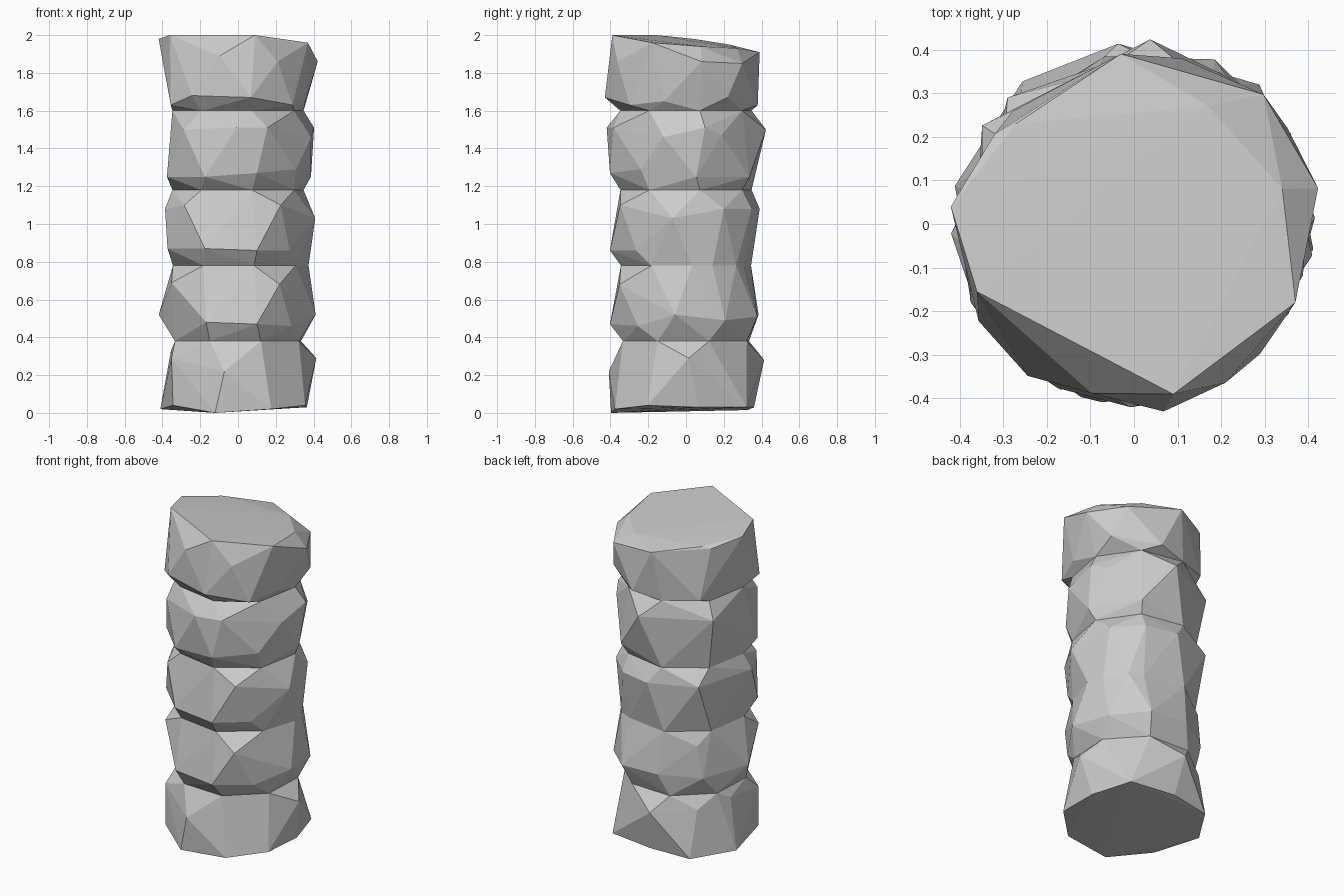
import bpy, bmesh
from math import sin, cos, radians

if "Cube" in bpy.data.objects:
    bpy.data.objects.remove(bpy.data.objects["Cube"])

BULGE = 0.415     # outer radius of the stones
WAIST = 0.355     # radius of the grooves between them


def polar(deg, z, r=BULGE):
    return (r * cos(radians(deg)), r * sin(radians(deg)), z)


def waist(z, turn, extra=()):
    # octagonal groove; extra = angles where the groove is filled out
    return [polar(turn + 45 * i, z, WAIST) for i in range(8)] + [polar(a, z, 0.375) for a in extra]


def ring(corners):
    return [polar(*c) for c in corners]


def stone(name, points, open_bottom=True, open_top=True):
    # faceted convex stone, left open where it meets its neighbours
    bm = bmesh.new()
    for p in points:
        bm.verts.new(p)
    res = bmesh.ops.convex_hull(bm, input=bm.verts[:])
    loose = list({g for g in res["geom_interior"] + res["geom_unused"]
                  if isinstance(g, bmesh.types.BMVert)})
    bmesh.ops.delete(bm, geom=loose, context="VERTS")
    bmesh.ops.recalc_face_normals(bm, faces=bm.faces[:])
    hidden = [f for f in bm.faces if (open_bottom and f.normal.z < -0.99)
              or (open_top and f.normal.z > 0.99)]
    bmesh.ops.delete(bm, geom=hidden, context="FACES")
    mesh = bpy.data.meshes.new(name)
    bm.to_mesh(mesh)
    bm.free()
    bpy.context.collection.objects.link(bpy.data.objects.new(name, mesh))


# grooves from bottom to top
grooves = [waist(0.38, 20), waist(0.78, 14, (5, 22, 45)), waist(1.18, 12), waist(1.6, 12)]

# bulge corners of each stone: (angle, height, optional radius)
base = [(168, .02, .42), (214, .04), (253, 0), (295, .02), (330, .04, .41), (10, .03, .37),
        (48, .03, .43), (90, .03, .36), (128, .015),
        (260, .22), (212, .29), (2, .29), (95, .28), (135, .3, .37), (170, .33, .36)]
second = [(183, .52, .42), (212, .69, .415), (246, .48), (284, .47), (302, .68),
          (318, .46, .38), (352, .52), (30, .49), (64, .51, .42), (100, .52, .39),
          (135, .7, .365), (140, .5, .38)]
third = [(195, 1.08, .4), (226, 1.1, .41), (206, .87), (245, .87), (284, .86), (303, 1.1),
         (316, .86, .38), (350, 1.03), (30, 1.08, .4), (60, 1.08, .4), (90, 1.08, .39),
         (135, 1.09, .41)]
fourth = [(226, 1.5), (205, 1.25), (245, 1.25), (269, 1.51, .42), (292, 1.51),
          (284, 1.27), (322, 1.29, .39), (343, 1.46, .405), (8, 1.25, .39), (14, 1.51),
          (28, 1.47, .4), (57, 1.25, .4), (85, 1.5, .425), (147, 1.5, .415)]
cap = [(11, 1.86, .43), (300, 1.86, .42), (256, 1.89, .4), (22, 1.85, .41), (45, 1.85, .42),
       (212, 1.63, .42), (235, 1.68, .425), (279, 1.67, .435), (314, 1.63), (342, 1.65, .375),
       (32, 1.67), (74, 1.63, .395), (137, 1.62, .38), (147, 1.94, .38)]
# slanted top outline
top = [(-.36, -.155, 2), (.09, -.39, 2), (.37, -.18, 1.96), (.34, .08, 1.94),
       (.17, .27, 1.93), (-.03, .39, 1.91), (-.27, .23, 1.95), (-.42, .04, 1.98)]

stone("base_stone", ring(base) + grooves[0], open_bottom=False)
stone("second_stone", grooves[0] + ring(second) + grooves[1])
stone("third_stone", grooves[1] + ring(third) + grooves[2])
stone("fourth_stone", grooves[2] + ring(fourth) + grooves[3])
stone("top_stone", grooves[3] + ring(cap) + top, open_top=False)
